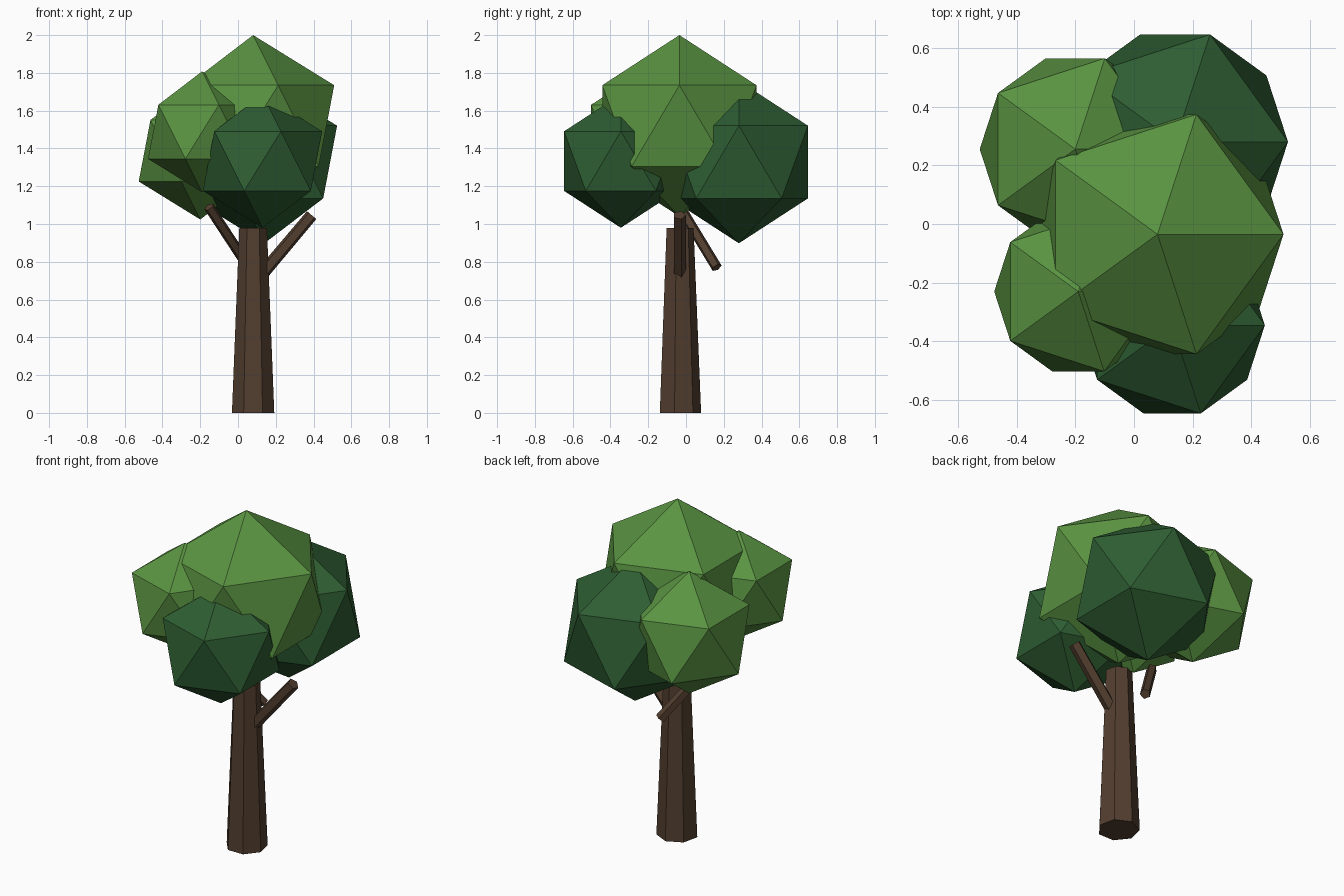
import bpy

if "Cube" in bpy.data.objects:
    bpy.data.objects.remove(bpy.data.objects["Cube"])


def material(name, rgb):
    m = bpy.data.materials.new(name)
    m.diffuse_color = (*rgb, 1.0)
    m.use_nodes = True
    m.node_tree.nodes["Principled BSDF"].inputs["Base Color"].default_value = m.diffuse_color
    return m


BARK = material("bark brown", (0.084, 0.048, 0.028))
LIGHT = material("light leaf green", (0.102, 0.292, 0.054))
DARK = material("dark leaf green", (0.027, 0.110, 0.032))


def finish(name, mat):
    obj = bpy.context.object
    obj.name = name
    obj.data.materials.append(mat)
    return obj


def foliage(name, center, radius, mat):
    bpy.ops.mesh.primitive_ico_sphere_add(subdivisions=1, radius=radius, location=center)
    return finish(name, mat)


def limb(name, sides, r_bottom, r_top, length, center, rotation=(0, 0, 0)):
    bpy.ops.mesh.primitive_cone_add(vertices=sides, radius1=r_bottom, radius2=r_top,
                                    depth=length, location=center, rotation=rotation)
    return finish(name, BARK)


# Seven-sided tapered trunk
limb("trunk", 7, 0.115, 0.075, 0.98, (0.08, -0.035, 0.49))

# Two five-sided branches
limb("right_branch", 5, 0.036, 0.034, 0.45, (0.245, -0.035, 0.875), (0, 0.70, 0))
limb("left_branch", 5, 0.029, 0.029, 0.43, (-0.048, 0.065, 0.93), (0.47, -0.58, 0))

# Icosahedron leaf clumps
foliage("crown_foliage", (0.08, -0.035, 1.52), 0.48, LIGHT)
foliage("back_left_foliage", (-0.20, 0.255, 1.388), 0.364, LIGHT)
foliage("front_left_foliage", (-0.19, -0.23, 1.488), 0.32, LIGHT)
foliage("front_right_foliage", (0.13, -0.345, 1.333), 0.353, DARK)
foliage("back_right_foliage", (0.14, 0.28, 1.328), 0.43, DARK)
